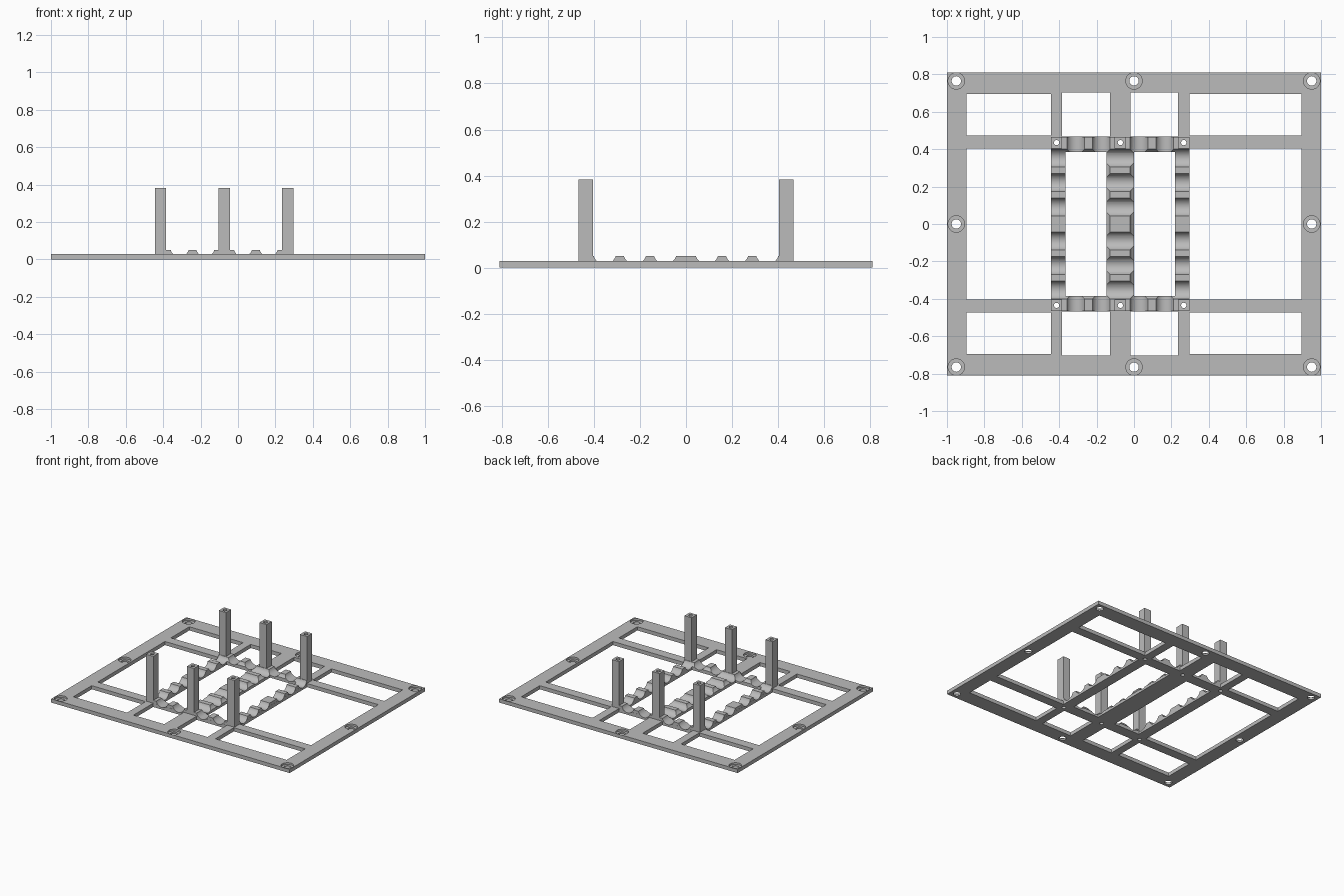
import bpy, bmesh
from mathutils import Matrix, Vector

cube = bpy.data.objects.get("Cube")
if cube:
    bpy.data.objects.remove(cube, do_unlink=True)

grey = bpy.data.materials.new("plain_grey")
grey.use_nodes = True
GREY = (0.5, 0.5, 0.5, 1)
grey.diffuse_color = GREY
grey.node_tree.nodes["Principled BSDF"].inputs["Base Color"].default_value = GREY


def add_box(bm, x0, x1, y0, y1, z0, z1):
    size = Matrix.Diagonal((x1 - x0, y1 - y0, z1 - z0, 1))
    mid = Matrix.Translation(((x0 + x1) / 2, (y0 + y1) / 2, (z0 + z1) / 2))
    bmesh.ops.create_cube(bm, size=1, matrix=mid @ size)


def add_rod(bm, centre, radius, length, axis="Z", sides=32):
    turn = Vector((0, 0, 1)).rotation_difference(
        Vector([float(a == axis) for a in "XYZ"])).to_matrix().to_4x4()
    bmesh.ops.create_cone(bm, cap_ends=True, segments=sides, radius1=radius,
                          radius2=radius, depth=length,
                          matrix=Matrix.Translation(centre) @ turn)


def make(name, bm):
    mesh = bpy.data.meshes.new(name)
    bm.to_mesh(mesh)
    bm.free()
    mesh.materials.append(grey)
    ob = bpy.data.objects.new(name, mesh)
    bpy.context.collection.objects.link(ob)
    return ob


def activate(ob):
    bpy.ops.object.select_all(action="DESELECT")
    ob.select_set(True)
    bpy.context.view_layer.objects.active = ob


def cut(ob, bm):
    cutter = make("cutter", bm)
    cutter.hide_render = True
    mod = ob.modifiers.new("cut", "BOOLEAN")
    mod.operation, mod.solver, mod.object = "DIFFERENCE", "EXACT", cutter
    activate(ob)
    bpy.ops.object.modifier_apply(modifier=mod.name)
    bpy.data.objects.remove(cutter, do_unlink=True)


PLATE, RAIL, POST = 0.028, 0.05, 0.383
LEFT, RIGHT, DEPTH = -0.444, 0.297, 0.467
POST_X = (-0.414, -0.073, 0.266)
POST_Y = 0.435

# Base blank at rail height
bm = bmesh.new()
add_box(bm, -1, 1, -0.81, 0.81, 0, RAIL)
base = make("base_plate", bm)

# Window openings
bm = bmesh.new()
for x0, x1 in ((-0.895, LEFT), (RIGHT, 0.895)):
    add_box(bm, x0, x1, -0.403, 0.403, -0.1, 0.1)
    for y0, y1 in ((-0.695, -0.474), (0.474, 0.695)):
        add_box(bm, x0, x1, y0, y1, -0.1, 0.1)
for x0, x1 in ((-0.385, -0.128), (-0.02, 0.235)):
    for y0, y1 in ((-0.702, -DEPTH), (DEPTH, 0.702)):
        add_box(bm, x0, x1, y0, y1, -0.1, 0.1)
for x0, x1 in ((-0.365, -0.148), (0, 0.219)):
    add_box(bm, x0, x1, -0.384, 0.384, -0.1, 0.1)
cut(base, bm)

# Lower everything outside the raised cradle to plate height
bm = bmesh.new()
add_box(bm, -1.1, 1.1, -0.9, 0.9, PLATE, 0.2)
slab = make("slab", bm)
bm = bmesh.new()
add_box(bm, LEFT + 0.001, RIGHT - 0.001, -DEPTH + 0.001, DEPTH - 0.001, -0.1, 0.3)
cut(slab, bm)
bm = bmesh.new()
bm.from_mesh(slab.data)
bpy.data.objects.remove(slab, do_unlink=True)
cut(base, bm)

# Round troughs across the rails, in both directions
bm = bmesh.new()
for off in (-0.238, -0.1005, 0.1005, 0.238):
    add_rod(bm, (off - 0.074, 0, 0.065), 0.05, 1.1, "Y")
cut(base, bm)
bm = bmesh.new()
for y in (0.091, 0.222, 0.353):
    for s in (-1, 1):
        add_rod(bm, (-0.074, s * y, 0.065), 0.05, 0.9, "X")
cut(base, bm)

# Counterbored mounting holes and post bores
spots = [(x, y) for x in (-0.95, 0, 0.95) for y in (-0.765, 0, 0.765) if x or y]
bm = bmesh.new()
for x, y in spots:
    add_rod(bm, (x, y, 0.064), 0.044, 0.1)
cut(base, bm)
bm = bmesh.new()
for x, y in spots:
    add_rod(bm, (x, y, 0), 0.025, 0.2)
for x in POST_X:
    for s in (-1, 1):
        add_rod(bm, (x, s * POST_Y, 0), 0.014, 0.2, sides=24)
cut(base, bm)

# Hollow square posts
parts = [base]
for x, side in zip(POST_X, ("right", "middle", "left")):
    for s, end in ((-1, "front"), (1, "back")):
        y = s * POST_Y
        bm = bmesh.new()
        add_box(bm, x - 0.03, x + 0.03, y - 0.031, y + 0.031, 0.04, POST)
        post = make(f"{end}_{side}_post", bm)
        bm = bmesh.new()
        add_rod(bm, (x, y, 0.2), 0.014, 0.6, sides=24)
        cut(post, bm)
        parts.append(post)

for ob in parts:
    activate(ob)
    bpy.ops.object.shade_smooth_by_angle(angle=0.52)
